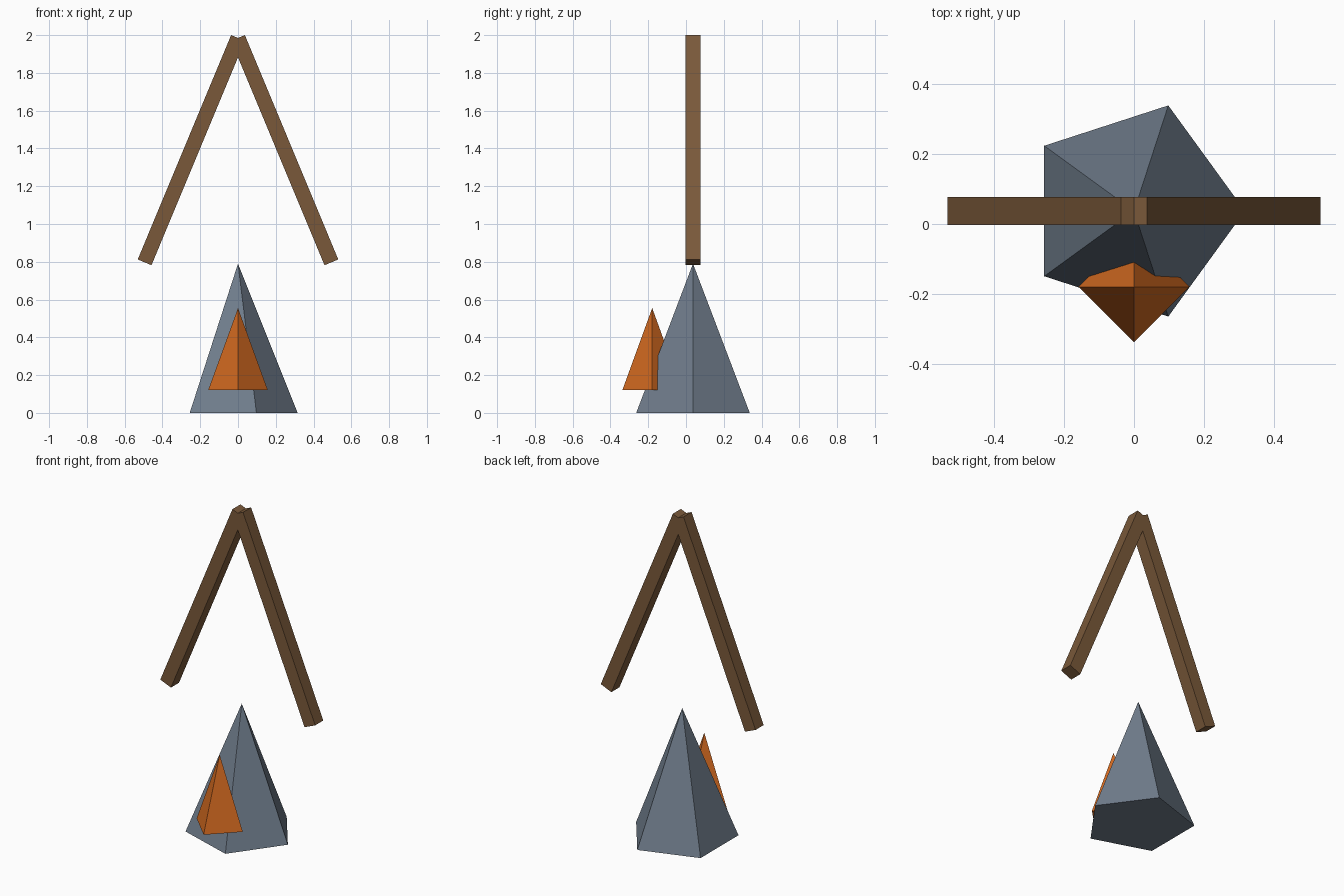
import bpy
import math
from mathutils import Vector

if "Cube" in bpy.data.objects:
    bpy.data.objects.remove(bpy.data.objects["Cube"])


def material(name, rgb):
    """Flat material from 0-255 display values."""
    mat = bpy.data.materials.new(name)
    lin = [((c / 255 + 0.055) / 1.055) ** 2.4 for c in rgb]
    mat.diffuse_color = (*lin, 1)
    mat.use_nodes = True
    mat.node_tree.nodes["Principled BSDF"].inputs["Base Color"].default_value = mat.diffuse_color
    return mat


slate = material("slate_grey", (112, 125, 140))
orange = material("burnt_orange", (210, 105, 32))
wood = material("brown_wood", (122, 89, 58))

CENTRE_Y = 0.037


def pyramid(name, sides, radius, height, x, y, base_z, mat):
    """Pointed cone whose first base corner lies on +x."""
    verts = [(radius * math.cos(math.tau * i / sides),
              radius * math.sin(math.tau * i / sides), 0) for i in range(sides)]
    verts.append((0, 0, height))
    faces = [(i, (i + 1) % sides, sides) for i in range(sides)]
    faces.append(tuple(reversed(range(sides))))
    mesh = bpy.data.meshes.new(name)
    mesh.from_pydata(verts, [], faces)
    mesh.materials.append(mat)
    obj = bpy.data.objects.new(name, mesh)
    obj.location = (x, y, base_z)
    bpy.context.collection.objects.link(obj)
    return obj


def beam(name, start, end, width, mat):
    """Square bar running between two points in the xz plane."""
    a, b = Vector(start), Vector(end)
    d = b - a
    bpy.ops.mesh.primitive_cube_add(size=1, location=(a + b) / 2,
                                    rotation=(0, math.atan2(d.x, d.z), 0))
    obj = bpy.context.object
    obj.name = name
    obj.scale = (width, width, d.length)
    obj.data.materials.append(mat)
    return obj


# Five-sided body and the small four-sided spike set into its front
pyramid("body", 5, 0.316, 0.79, 0, CENTRE_Y, 0, slate)
pyramid("front_spike", 4, 0.158, 0.435, 0, -0.179, 0.12, orange)

# Two leaning beams that meet at the top
for side, label in ((-1, "left"), (1, "right")):
    beam(label + "_beam", (side * 0.4945, CENTRE_Y, 0.797),
         (0, CENTRE_Y, 1.985), 0.079, wood)
